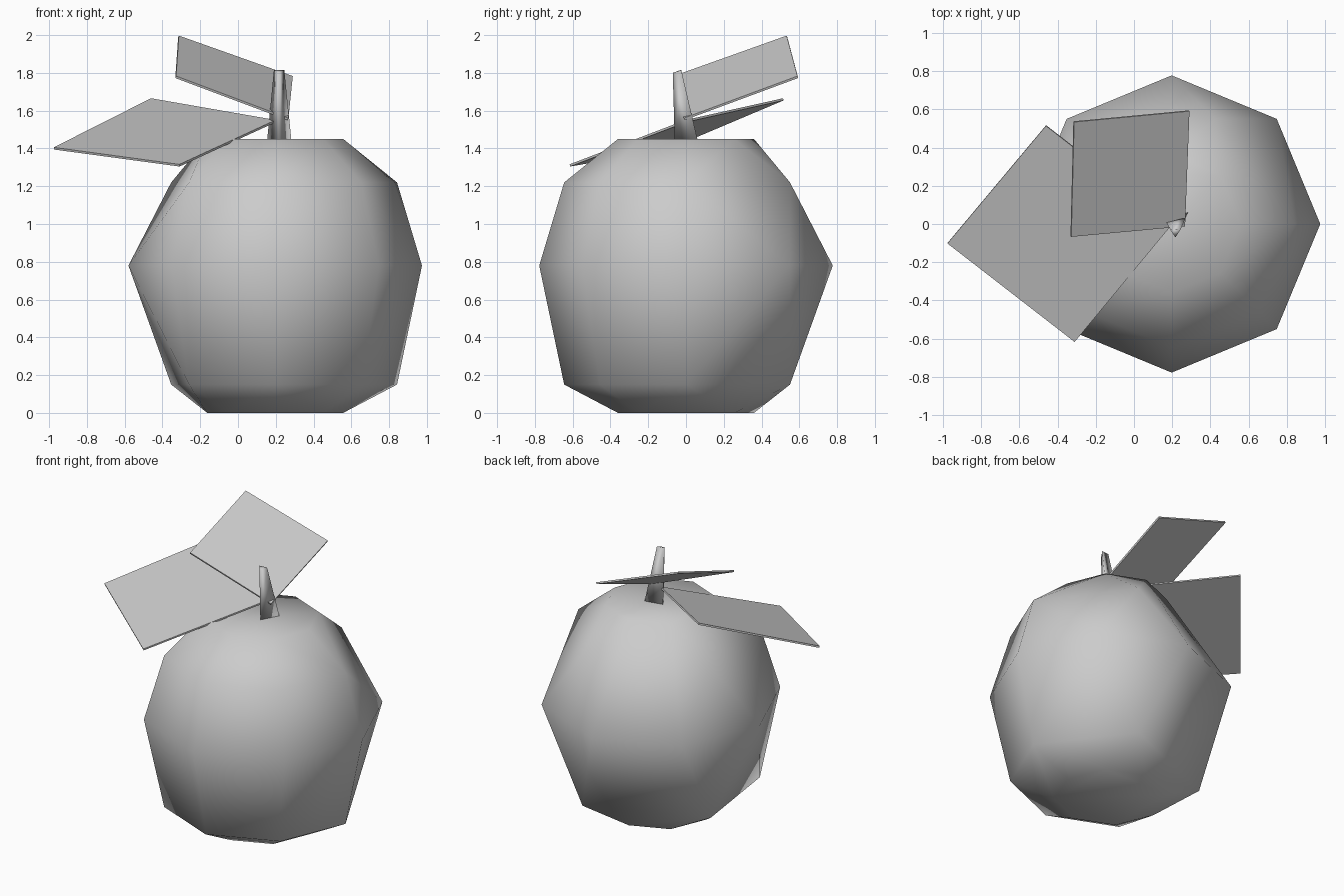
import bpy, bmesh
from math import cos, sin, radians

cube = bpy.data.objects.get("Cube")
if cube:
    bpy.data.objects.remove(cube, do_unlink=True)

grey = bpy.data.materials.new("plain_grey")
grey.use_nodes = True
color = (0.6, 0.6, 0.6, 1)
grey.diffuse_color = color
grey.node_tree.nodes["Principled BSDF"].inputs["Base Color"].default_value = color


def finish(bm, name, smooth):
    bmesh.ops.recalc_face_normals(bm, faces=bm.faces)
    for face in bm.faces:
        face.smooth = smooth
    mesh = bpy.data.meshes.new(name)
    bm.to_mesh(mesh)
    bm.free()
    mesh.materials.append(grey)
    obj = bpy.data.objects.new(name, mesh)
    bpy.context.collection.objects.link(obj)
    return obj


# Fruit body: stacked rings wrapped in a convex skin
octagon = [(45 * i, 1) for i in range(8)]
# The shoulder rings are simplified at the back, where two corner pairs merge
shoulder = [(0, 1), (67.5, 0.924), (157.5, 0.924), (225, 1), (270, 1), (315, 1)]
rings = [(0.36, 0, octagon), (0.645, 0.15, shoulder), (0.777, 0.78, octagon),
         (0.645, 1.22, shoulder), (0.36, 1.45, octagon)]
bm = bmesh.new()
for radius, z, corners in rings:
    for angle, scale in corners:
        a, r = radians(angle), radius * scale
        bm.verts.new((0.197 + r * cos(a), r * sin(a), z))
bmesh.ops.convex_hull(bm, input=bm.verts)
bmesh.ops.dissolve_limit(bm, angle_limit=radians(0.5), verts=bm.verts, edges=bm.edges)
finish(bm, "fruit_body", True)

# Stem: a three-sided taper leaning forward
bm = bmesh.new()
for x, y, z in [(0.155, 0.035, 1.45), (0.282, 0.06, 1.45), (0.217, -0.06, 1.45),
                (0.19, -0.03, 1.815), (0.245, -0.025, 1.815), (0.217, -0.07, 1.80)]:
    bm.verts.new((x, y, z))
bmesh.ops.convex_hull(bm, input=bm.verts)
finish(bm, "stem", True)


# Leaves: thin flat plates joined to the stem at one corner
def leaf(name, points):
    bm = bmesh.new()
    bm.faces.new([bm.verts.new(p) for p in points])
    obj = finish(bm, name, False)
    thick = obj.modifiers.new("thickness", 'SOLIDIFY')
    thick.thickness = 0.012
    thick.offset = 0


leaf("lower_leaf", [(-0.975, -0.1, 1.4), (-0.31, -0.615, 1.31),
                    (0.2, 0, 1.545), (-0.46, 0.515, 1.66)])
leaf("upper_leaf", [(-0.315, 0.535, 1.992), (-0.33, -0.065, 1.778),
                    (0.265, -0.01, 1.555), (0.288, 0.592, 1.778)])
